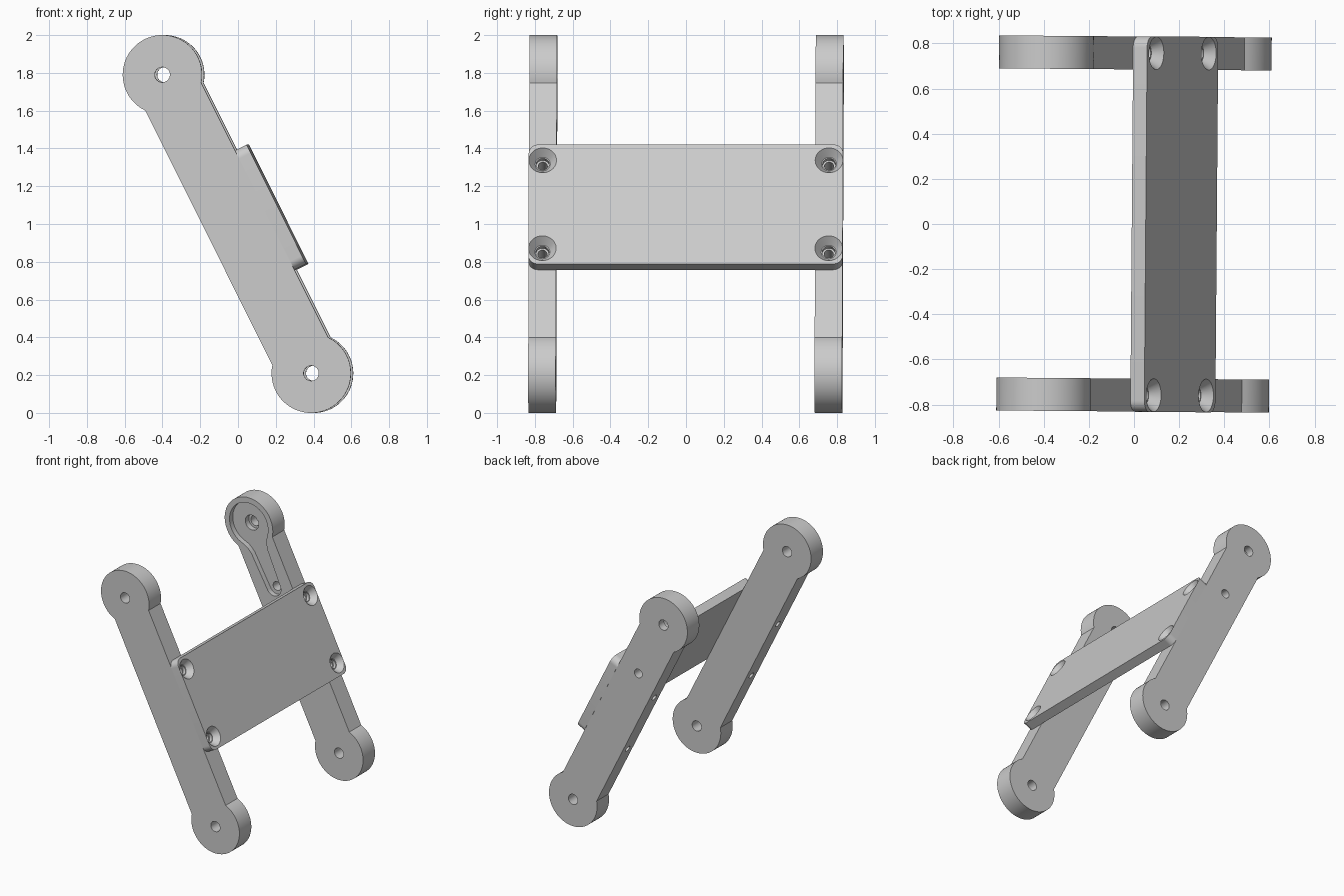
import bpy, bmesh
from math import sin, cos, pi, radians, asin
from mathutils import Matrix, Vector

cube = bpy.data.objects.get("Cube")
if cube:
    bpy.data.objects.remove(cube, do_unlink=True)

HALF = 0.883        # half distance between the end pivots
R_END = 0.21        # end disc radius
W = 0.165           # half width of the arm bar
T = 0.073           # half thickness of the arm
ARM_Y = 0.758
PLATE_T = 0.069
PLATE_Z = 0.353
SCREW_Z = 0.26
HORN = 0.49         # distance from pivot to the tip of the horn pocket

grey = bpy.data.materials.new("light_grey")
grey.use_nodes = True
colour = (0.6, 0.6, 0.6, 1)
grey.diffuse_color = colour
grey.node_tree.nodes["Principled BSDF"].inputs["Base Color"].default_value = colour

# Final pose: leaning frame with a slight turn
pose = (Matrix.Translation((0, 0, 1)) @ Matrix.Rotation(radians(-0.45), 4, 'Z')
        @ Matrix.Rotation(radians(-26.5), 4, 'Y'))


def make(name, bm):
    bmesh.ops.recalc_face_normals(bm, faces=bm.faces[:])
    mesh = bpy.data.meshes.new(name)
    bm.to_mesh(mesh)
    bm.free()
    obj = bpy.data.objects.new(name, mesh)
    bpy.context.collection.objects.link(obj)
    return obj


def prism(name, points, offset):
    """Extrude a closed outline of 3D points along offset."""
    bm = bmesh.new()
    face = bm.faces.new([bm.verts.new(p) for p in points])
    ext = bmesh.ops.extrude_face_region(bm, geom=[face])
    verts = [g for g in ext["geom"] if isinstance(g, bmesh.types.BMVert)]
    bmesh.ops.translate(bm, vec=Vector(offset), verts=verts)
    return make(name, bm)


def rod(axis, start, end, centre, r1, r2=None):
    """Round cutter along axis 'X' or 'Y', from start to end."""
    bm = bmesh.new()
    bmesh.ops.create_cone(bm, cap_ends=True, segments=48, radius1=r1,
                          radius2=r1 if r2 is None else r2, depth=end - start)
    mid = (start + end) / 2
    if axis == 'X':
        rot, loc = Matrix.Rotation(pi / 2, 4, 'Y'), (mid, centre[0], centre[1])
    else:
        rot, loc = Matrix.Rotation(-pi / 2, 4, 'X'), (centre[0], mid, centre[1])
    bm.transform(Matrix.Translation(loc) @ rot)
    return make("cutter", bm)


def finish(obj, cutters):
    """Cut, pose, colour and shade one part."""
    for c in cutters:
        c.hide_render = True
        mod = obj.modifiers.new("cut", 'BOOLEAN')
        mod.operation, mod.solver, mod.object = 'DIFFERENCE', 'EXACT', c
    graph = bpy.context.evaluated_depsgraph_get()
    mesh = bpy.data.meshes.new_from_object(obj.evaluated_get(graph))
    obj.modifiers.clear()
    obj.data = mesh
    for c in cutters:
        bpy.data.objects.remove(c, do_unlink=True)
    mesh.materials.clear()
    mesh.materials.append(grey)
    obj.matrix_world = pose
    bpy.ops.object.select_all(action='DESELECT')
    obj.select_set(True)
    bpy.context.view_layer.objects.active = obj
    bpy.ops.object.shade_smooth_by_angle(angle=radians(25))


def arc(cx, cz, r, a0, a1, n):
    return [(cx + r * cos(a0 + (a1 - a0) * i / n), cz + r * sin(a0 + (a1 - a0) * i / n))
            for i in range(n + 1)]


def make_arm(name, y, has_pocket):
    # Bar with a disc at each end
    a = asin((R_END**2 - W**2) ** 0.5 / R_END)
    top = arc(0, HALF, R_END, -a, pi + a, 48)
    outline = top + [(-x, -z) for x, z in top]
    arm = prism(name, [(x, y - T, z) for x, z in outline], (0, 2 * T, 0))
    # Pivot holes and screw holes
    cutters = [rod('Y', y - 0.2, y + 0.2, (0, s * HALF), 0.04) for s in (-1, 1)]
    cutters += [rod('X', -0.3, 0.3, (y, s * SCREW_Z), 0.024) for s in (-1, 1)]
    if has_pocket:
        # Keyhole recess on the inner face, with its hub and tip holes
        tip = (0, HALF - HORN)
        neck = [(0.102, 0.142), (0.088, 0.17), (0.077, 0.21)]
        right = [(x, HALF - z) for x, z in neck]
        shape = arc(0, HALF, 0.168, radians(-40), radians(220), 48)
        shape += [(-x, z) for x, z in right]
        shape += arc(*tip, 0.062, pi, 2 * pi, 20) + right[::-1]
        cutters.append(prism("cutter", [(x, y - T - 0.02, z) for x, z in shape],
                             (0, 0.06, 0)))
        cutters.append(rod('Y', y - 0.2, y + 0.01, (0, HALF), 0.058))
        cutters.append(rod('Y', y - 0.2, y + 0.2, tip, 0.034))
    finish(arm, cutters)


make_arm("front_arm", -ARM_Y, False)
make_arm("back_arm", ARM_Y, True)

# Cross plate with rounded corners and countersunk screw holes
PY, RC = 0.832, 0.05
corners = []
for k, (sy, sz) in enumerate([(1, 1), (-1, 1), (-1, -1), (1, -1)]):
    corners += arc(sy * (PY - RC), sz * (PLATE_Z - RC), RC, k * pi / 2, (k + 1) * pi / 2, 10)
plate = prism("cross_plate", [(W, y, z) for y, z in corners], (PLATE_T, 0, 0))
holes = []
for sy in (-1, 1):
    for sz in (-1, 1):
        centre = (sy * ARM_Y, sz * SCREW_Z)
        holes.append(rod('X', W - 0.1, W + 0.2, centre, 0.034))
        face = W + PLATE_T
        holes.append(rod('X', face - 0.045, face + 0.001, centre, 0.04, 0.074))
finish(plate, holes)
